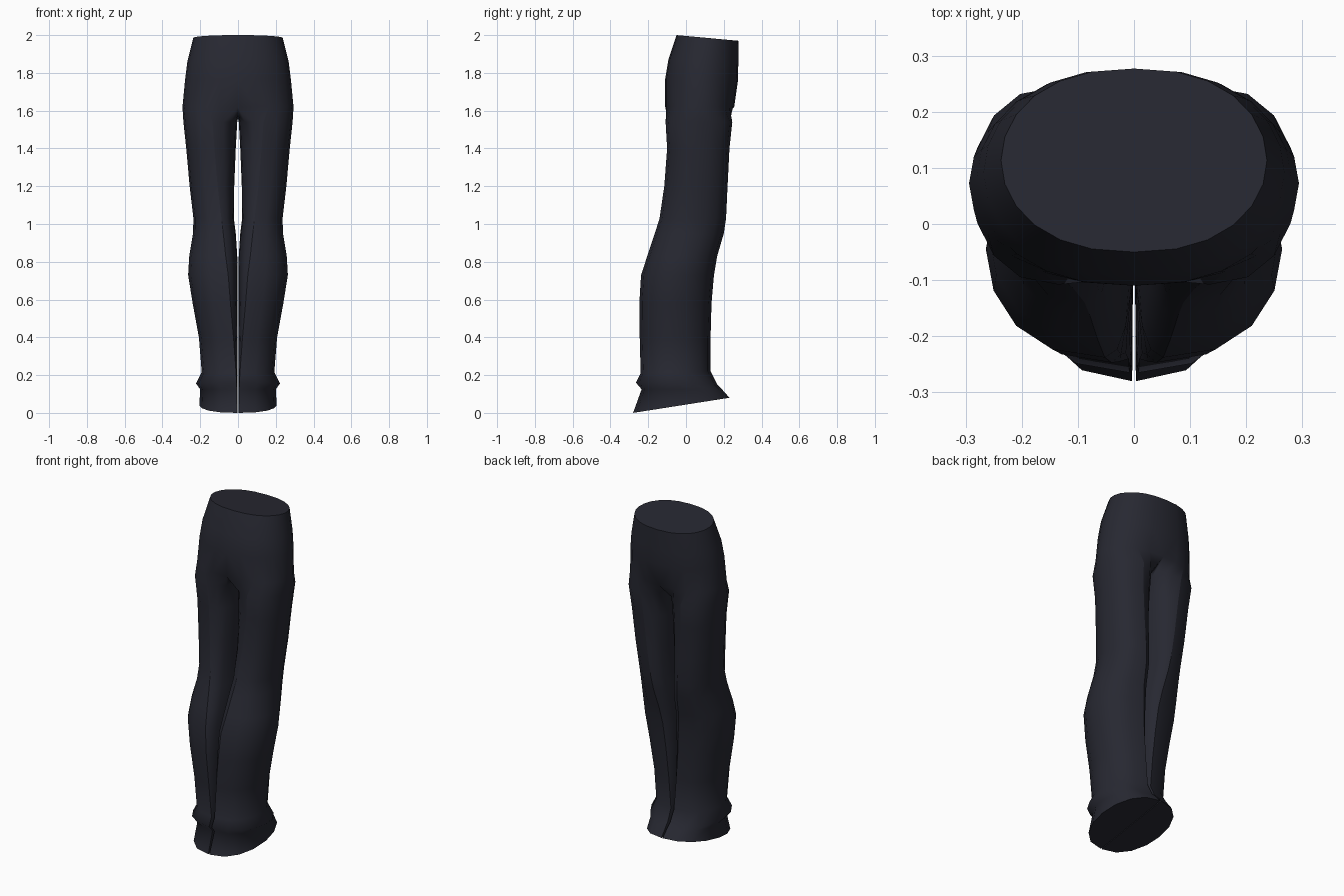
import bpy, bmesh
from math import sin, cos, pi

old = bpy.data.objects.get("Cube")
if old:
    bpy.data.objects.remove(old)

# Cloth colour
cloth = bpy.data.materials.new("dark navy cloth")
cloth.use_nodes = True
navy = (0.02, 0.021, 0.031, 1)
cloth.diffuse_color = navy
bsdf = cloth.node_tree.nodes["Principled BSDF"]
bsdf.inputs["Base Color"].default_value = navy
bsdf.inputs["Roughness"].default_value = 0.9

# Hips: half width, front y, back y, front z, back z
HIPS = [
    (0.237, -0.05, 0.277, 2.0, 1.97),
    (0.268, -0.093, 0.277, 1.87, 1.85),
    (0.28, -0.11, 0.275, 1.77, 1.76),
    (0.294, -0.11, 0.255, 1.62, 1.62),
]
# Leg: outer x, crease x, inner x, front y, back y, front z, back z
LEG = [
    (0.289, 0.135, 0.004, -0.108, 0.245, 1.54, 1.54),
    (0.274, 0.125, 0.012, -0.10, 0.23, 1.4, 1.4),
    (0.256, 0.108, 0.02, -0.115, 0.22, 1.2, 1.2),
    (0.236, 0.088, 0.022, -0.14, 0.212, 1.03, 1.03),
    (0.238, 0.078, 0.012, -0.165, 0.2, 0.95, 0.95),
    (0.258, 0.065, 0.004, -0.205, 0.165, 0.83, 0.83),
    (0.264, 0.052, 0.002, -0.238, 0.148, 0.73, 0.73),
    (0.24, 0.04, 0.002, -0.247, 0.135, 0.58, 0.58),
    (0.207, 0.024, 0.002, -0.245, 0.13, 0.4, 0.4),
    (0.192, 0.01, 0.002, -0.24, 0.13, 0.21, 0.22),
    (0.222, 0.008, 0.002, -0.265, 0.165, 0.16, 0.15),
    (0.2, 0.006, 0.002, -0.235, 0.19, 0.125, 0.125),
    (0.205, 0.004, 0.002, -0.28, 0.23, 0.0, 0.08),
]

bm = bmesh.new()


def arc(x0, reach, yf, yb, zf, zb, steps):
    """Half an oval from front to back, bulging sideways by reach."""
    pts = []
    for i in range(steps + 1):
        t = pi * (i / steps - 0.5)
        k = (sin(t) + 1) / 2
        bulge = max(cos(t), 0) ** 0.85
        pts.append((x0 + reach * bulge, yf + (yb - yf) * k, zf + (zb - zf) * k))
    return pts


def add(points):
    return [bm.verts.new(p) for p in points]


def bridge(a, b, closed):
    n = len(a)
    for i in range(n if closed else n - 1):
        j = (i + 1) % n
        bm.faces.new((a[i], a[j], b[j], b[i]))


# Hips, open along the centre plane
hips = [add(arc(0, *row, steps=12)) for row in HIPS]
for upper, lower in zip(hips, hips[1:]):
    bridge(upper, lower, False)
waist = bm.faces.new(hips[0])

# Crotch seam joins the front and back centre points
last = hips[-1]
front, back = last[0].co.y, last[-1].co.y
seam = add((0, back + (front - back) * f, z)
           for f, z in ((0.2, 1.58), (0.5, 1.56), (0.8, 1.58)))

# Leg rings: outer half, then inner half back to the front
rings = [last[2:11] + [last[11], last[12]] + seam + [last[0], last[1]]]
for outer, crease, inner, *span in LEG:
    outside = arc(crease, outer - crease, *span, steps=8)
    inside = arc(crease, inner - crease, *span, steps=8)
    rings.append(add(outside + inside[-2:0:-1]))
for upper, lower in zip(rings, rings[1:]):
    bridge(upper, lower, True)
hem = bm.faces.new(rings[-1])

# Smooth cloth with sharp leg creases and sharp openings
bmesh.ops.recalc_face_normals(bm, faces=bm.faces)
for f in bm.faces:
    f.smooth = True
for upper, lower in zip(rings, rings[1:]):
    for i in (0, 8):
        bm.edges.get((upper[i], lower[i])).smooth = False
for cap in (waist, hem):
    for e in cap.edges:
        e.smooth = False

mesh = bpy.data.meshes.new("trousers")
bm.to_mesh(mesh)
bm.free()
mesh.materials.append(cloth)
trousers = bpy.data.objects.new("trousers", mesh)
bpy.context.collection.objects.link(trousers)

# Second half
mirror = trousers.modifiers.new("other half", 'MIRROR')
mirror.use_axis[0] = True
mirror.merge_threshold = 0.0005
